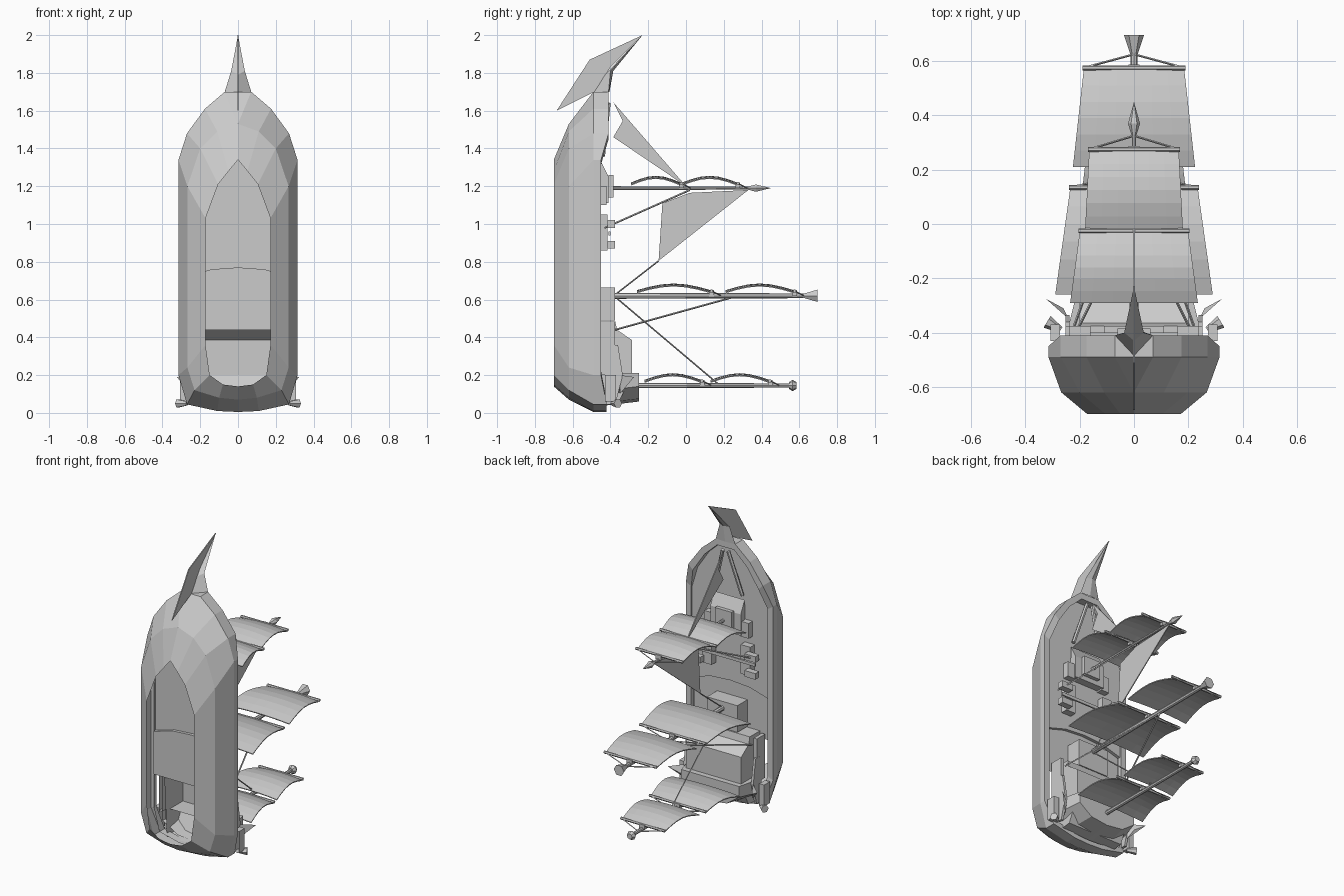
import bpy, bmesh, math
from mathutils import Vector

default_cube = bpy.data.objects.get("Cube")
if default_cube:
    bpy.data.objects.remove(default_cube)

grey = bpy.data.materials.new("plain grey")
grey.use_nodes = True
grey.diffuse_color = (.6, .6, .6, 1)
grey.node_tree.nodes["Principled BSDF"].inputs["Base Color"].default_value = (.6, .6, .6, 1)


def build(name, verts, faces, recalc=True):
    """Make an object from points and faces, merging coincident points."""
    mesh = bpy.data.meshes.new(name)
    mesh.from_pydata([tuple(v) for v in verts], [], faces)
    bm = bmesh.new()
    bm.from_mesh(mesh)
    bmesh.ops.remove_doubles(bm, verts=bm.verts, dist=.0005)
    if recalc:
        bmesh.ops.recalc_face_normals(bm, faces=bm.faces)
    bm.to_mesh(mesh)
    bm.free()
    mesh.materials.append(grey)
    obj = bpy.data.objects.new(name, mesh)
    bpy.context.collection.objects.link(obj)
    return obj


def loft(name, rings, closed=True):
    """Skin a list of rings that have equal numbers of points."""
    count = len(rings[0])
    verts = [point for ring in rings for point in ring]
    faces = []
    for r in range(len(rings) - 1):
        for i in range(count if closed else count - 1):
            j = (i + 1) % count
            faces.append((r * count + i, r * count + j,
                          (r + 1) * count + j, (r + 1) * count + i))
    return build(name, verts, faces)


def prism(name, profile, half_width, x=0, open_edge=False):
    """Extrude a (y, z) profile sideways; an open edge leaves out the last side."""
    count = len(profile)
    verts = [(x + s * half_width, y, z) for s in (-1, 1) for y, z in profile]
    faces = [tuple(range(count)), tuple(range(2 * count - 1, count - 1, -1))]
    for i in range(count - 1 if open_edge else count):
        j = (i + 1) % count
        faces.append((i, j, count + j, count + i))
    return build(name, verts, faces)


def box(name, x, half_width, y0, y1, z0, z1):
    """Block with no floor towards the hull."""
    return prism(name, [(y0, z0), (y1, z0), (y1, z1), (y0, z1)], half_width, x, True)


def rod(name, start, end, r0, r1=None, sides=6):
    """Tapered rod between two points."""
    start, end = Vector(start), Vector(end)
    turn = (end - start).to_track_quat('Z', 'Y')
    r1 = r0 if r1 is None else r1
    verts = []
    for centre, radius in ((start, r0), (end, r1)):
        for i in range(sides):
            a = math.tau * i / sides
            verts.append(centre + turn @ Vector((radius * math.cos(a), radius * math.sin(a), 0)))
    faces = [(i, (i + 1) % sides, sides + (i + 1) % sides, sides + i) for i in range(sides)]
    faces += [tuple(range(sides)), tuple(range(sides, 2 * sides))]
    if r1 < .001:
        faces.pop()
    return build(name, verts, faces)


def mirrored(points):
    """Complete a half outline from stern centre to bow centre."""
    return points + [(-x, y, z) for x, y, z in points[-2:0:-1]]


# Hull: four strakes from the open bottom up to the gunwale
bottom = [(0, .14), (.08, .15), (.15, .2), (.172, .36), (.172, 1.03),
          (.105, 1.21), (.05, 1.28), (0, 1.34), (0, 1.34)]
chine = [(0, .07), (.1, .08), (.23, .12), (.268, .24), (.268, 1.2),
         (.2, 1.4), (.11, 1.49), (0, 1.53), (0, 1.53)]
side = [(0, .005), (.11, .01), (.27, .045), (.315, .2), (.315, 1.34),
        (.27, 1.48), (.175, 1.61), (.07, 1.7), (0, 1.7)]


def gunwale_height(z):
    return -.42 if z < .1 else -.41 if z > 1.4 else -.45


rings = [mirrored([(x, -.7, z) for x, z in bottom]),
         mirrored([(x, -.62, z) for x, z in chine]),
         mirrored([(x, -.49, z) for x, z in side]),
         mirrored([(x, gunwale_height(z), z) for x, z in side])]
# Rim turns inwards and drops to the deck
rings.append([(x * .88, y, .7 + (z - .7) * .96) for x, y, z in rings[-1]])
rings.append([(x, -.475, z) for x, y, z in rings[-1]])
loft("hull", rings)


# Decks: lower waist and raised foredeck with a curved step
bow = [(x * .88, .7 + (z - .7) * .96) for x, z in side[4:]]
step = [(.278, .72), (.14, .76), (0, .77)]
step += [(-x, z) for x, z in step[1::-1]]
outline = step[::-1] + bow + [(-x, z) for x, z in bow[::-1][1:]]
build("foredeck", [(x, -.46, z) for x, z in outline], [tuple(range(len(outline)))])
waist = step + [(-.278, .44), (.278, .44)]
build("waist_deck", [(x, -.48, z) for x, z in waist], [tuple(range(len(waist)))])
loft("deck_step", [[(x, y, z) for x, z in step] for y in (-.48, -.46)], False)

# Stern castle, open to the hold
prism("stern_castle", [(-.48, .485), (-.375, .485), (-.365, .44), (-.285, .385),
                       (-.285, .2), (-.36, .05), (-.45, .04)], .2, 0, True)
gallery = mirrored([(0, 0, .06), (.12, 0, .075), (.21, 0, .14), (.21, 0, .21), (0, 0, .21)])
lower = [(x * 1.2, -.42, z - .02 if z < .2 else z) for x, y, z in gallery]
upper = [(x, -.25, z) for x, y, z in gallery]
loft("stern_gallery", [lower, upper])
build("gallery_roof", upper, [tuple(range(len(upper)))])
for s, hand in ((1, "left"), (-1, "right")):
    box(hand + "_quarter_rail", s * .24, .012, -.46, -.375, .2, .485)
    prism(hand + "_quarter_panel", [(-.4, .06), (-.37, .06), (-.335, .2),
                                    (-.36, .36), (-.4, .36)], .008, s * .245)
    box(hand + "_quarter_block", s * .29, .018, -.43, -.37, .06, .2)
    rod(hand + "_stern_lantern", (s * .27, -.39, .05), (s * .32, -.36, .05), .012, .025)
    # Swept stern spike
    build(hand + "_stern_spike", [(s * .24, -.35, .1), (s * .24, -.35, .2),
                                  (s * .26, -.31, .15), (s * .325, -.275, .19)],
          [(0, 1, 2), (0, 1, 3), (1, 2, 3), (0, 2, 3)])

# Deck houses, hatches and guns
box("main_cabin", 0, .11, -.48, -.375, .49, .665)
prism("fore_cabin", [(-.46, 1.11), (-.41, 1.11), (-.41, 1.25), (-.45, 1.33)], .11, 0, True)
box("fore_hatch", 0, .06, -.41, -.385, 1.14, 1.26)
for s, hand in ((1, "left"), (-1, "right")):
    box(hand + "_waist_chest", s * .14, .035, -.46, -.415, .86, 1.05)
    box(hand + "_fore_chest", s * .13, .03, -.46, -.42, 1.1, 1.2)
    for i, z in enumerate((.89, 1.0)):
        box(f"{hand}_gun_{i}", s * .2, .04, -.415, -.375, z - .02, z + .02)
    rod(hand + "_bow_beam", (s * .1, -.44, 1.36), (s * .02, -.41, 1.64), .012)
box("gun_rack", 0, .22, -.41, -.4, .94, .96)

# Beak with a thin cutwater plate
beak = [[(.07, -.41, 1.7), (0, -.405, 1.7), (-.07, -.41, 1.7), (0, -.485, 1.7)],
        [(.036, -.4, 1.81), (0, -.385, 1.81), (-.036, -.4, 1.81), (0, -.43, 1.79)],
        [(0, -.23, 2)] * 4]
loft("beak", beak)
prism("cutwater", [(-.685, 1.6), (-.51, 1.87), (-.23, 2), (-.4, 1.83), (-.485, 1.7)], .003)


def sail(name, z, y0, y1, w0, w1):
    """Square sail billowing forwards between its foot and its head."""
    rows, cols = 6, 6
    grid = []
    for r in range(rows + 1):
        t = r / rows
        half = w0 + (w1 - w0) * t
        lift = .03 + .035 * math.sin(math.pi * t)
        grid.append([(half * (2 * c / cols - 1), y0 + (y1 - y0) * t,
                      z + lift - .01 * (2 * c / cols - 1) ** 2) for c in range(cols + 1)])
    cloth = loft(name, grid, False)
    thick = cloth.modifiers.new("cloth", 'SOLIDIFY')
    thick.thickness = .006


# Masts: name, z, foot, top, radius, then sails as foot, head and half widths
rigs = [("fore", 1.19, -.4, .36, .01, (-.29, -.03, .235, .2), (-.02, .27, .18, .165)),
        ("main", .62, -.4, .63, .016, (-.26, .13, .29, .235), (.21, .57, .225, .185)),
        ("mizzen", .145, -.26, .57, .014, (-.22, .08, .25, .2), (.13, .44, .19, .155))]
for name, z, foot, top, radius, *sails in rigs:
    rod(name + "_mast", (0, foot, z), (0, top, z), radius, radius * .8, 8)
    for label, (y0, y1, w0, w1) in zip(("course", "topsail"), sails):
        sail(f"{name}_{label}", z, y0, y1, w0, w1)
        yard = y1 + .005
        rod(f"{name}_{label}_yard", (-w1 - .005, yard, z + .025), (w1 + .005, yard, z + .025), .009)
        box(f"{name}_{label}_bracket", 0, .02, yard - .012, yard + .012, z, z + .03)
        for s in (-1, 1):
            rod(f"{name}_{label}_lift", (s * w1, yard, z + .025), (0, yard + .05, z), .004, None, 4)

# Mast heads
rod("fore_head_base", (0, .33, 1.19), (0, .37, 1.19), .01, .022)
rod("fore_head_tip", (0, .37, 1.19), (0, .45, 1.19), .022, 0)
rod("main_head", (0, .62, .62), (0, .695, .62), .012, .037)
rod("mizzen_head_base", (0, .545, .145), (0, .565, .145), .018, .03, 8)
rod("mizzen_head_top", (0, .565, .145), (0, .585, .145), .03, .018, 8)

# Shrouds on both sides and stays along the middle
for s in (-1, 1):
    rod("fore_shroud", (0, .02, 1.18), (s * .23, -.43, .98), .005, None, 4)
    rod("main_shroud", (0, .24, .61), (s * .22, -.375, .44), .005, None, 4)
rod("mizzen_stay", (0, .18, .145), (0, -.37, .61), .004, None, 4)
rod("main_stay", (0, -.37, .63), (0, -.145, .805), .004, None, 4)

# Fore-and-aft sails
prism("jib", [(-.385, 1.645), (-.335, 1.545), (-.385, 1.46), (0, 1.2)], .003)
prism("staysail", [(-.125, 1.11), (-.145, .805), (.33, 1.18), (.02, 1.165)], .003)
